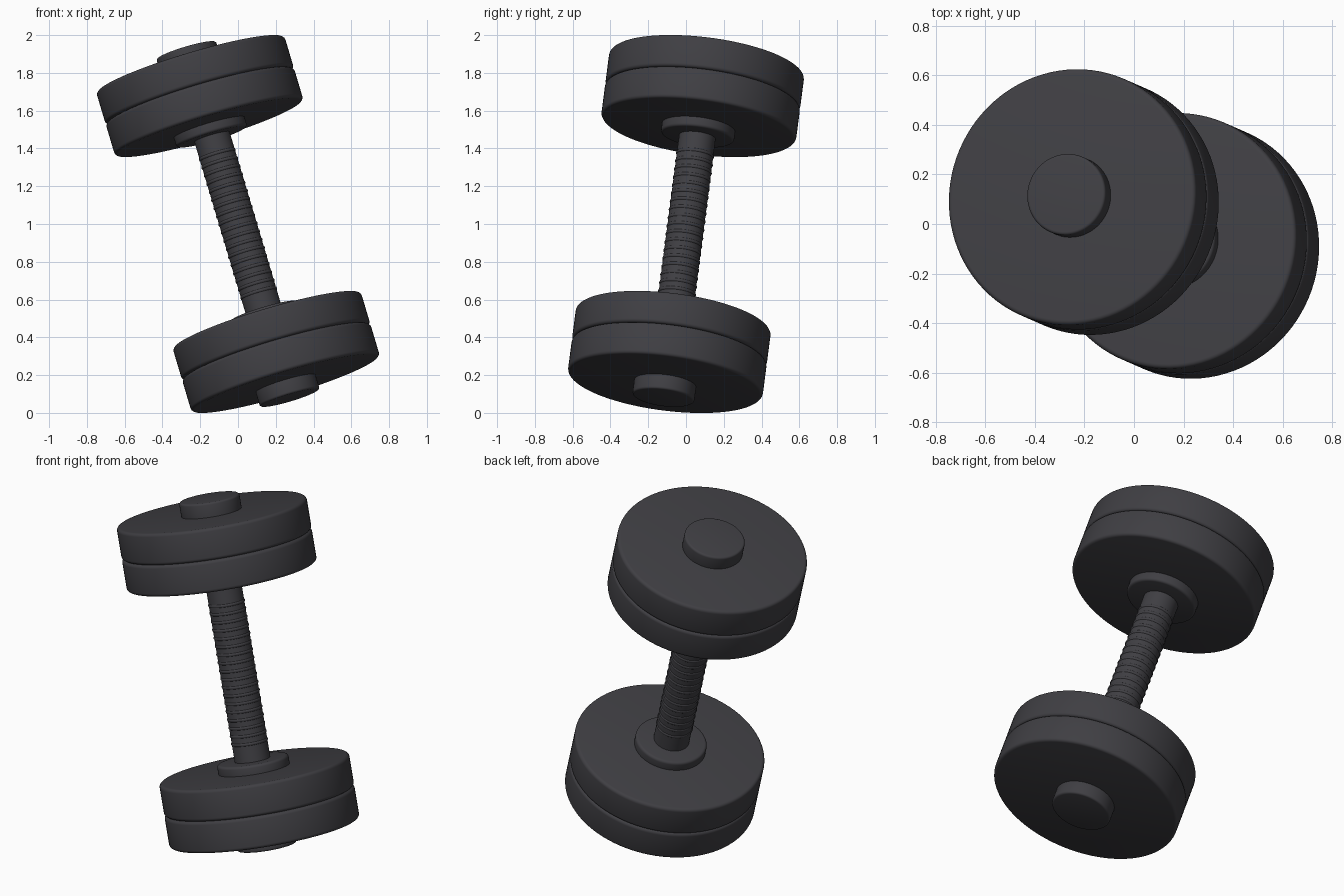
import bpy, math
from mathutils import Vector

cube = bpy.data.objects.get("Cube")
if cube:
    bpy.data.objects.remove(cube, do_unlink=True)

# Tilted bar axis through the middle of the dumbbell
AXIS = Vector((-0.284, 0.124, 0.951)).normalized()
CENTRE = Vector((0, 0, 1))
ROTATION = Vector((0, 0, 1)).rotation_difference(AXIS)

iron = bpy.data.materials.new("dark_iron")
iron.use_nodes = True
colour = (0.050, 0.049, 0.056, 1)
iron.diffuse_color = colour
bsdf = iron.node_tree.nodes["Principled BSDF"]
bsdf.inputs["Base Color"].default_value = colour
bsdf.inputs["Roughness"].default_value = 0.6


def place(obj, name, distance):
    """Name an object, lay it along the bar axis and smooth it."""
    obj.name = name
    obj.rotation_mode = 'QUATERNION'
    obj.rotation_quaternion = ROTATION
    obj.location = CENTRE + AXIS * distance
    obj.data.materials.append(iron)
    bpy.ops.object.select_all(action='DESELECT')
    obj.select_set(True)
    bpy.context.view_layer.objects.active = obj
    bpy.ops.object.shade_smooth_by_angle(angle=math.radians(35))


def disc(name, radius, start, end, bevel):
    """Round disc between two distances along the axis."""
    bpy.ops.mesh.primitive_cylinder_add(vertices=96, radius=radius, depth=abs(end - start))
    obj = bpy.context.object
    if bevel:
        mod = obj.modifiers.new("rounded_rim", 'BEVEL')
        mod.width = bevel
        mod.segments = 4
        mod.limit_method = 'ANGLE'
        mod.angle_limit = math.radians(40)
        bpy.ops.object.modifier_apply(modifier=mod.name)
    place(obj, name, (start + end) / 2)


# Bar with ridged grip
disc("bar", 0.097, -0.9, 0.9, 0)
RINGS = 18
for i in range(RINGS):
    bpy.ops.mesh.primitive_torus_add(major_radius=0.09, minor_radius=0.011,
                                     major_segments=64, minor_segments=12)
    place(bpy.context.object, f"grip_ring_{i + 1}", -0.385 + 0.77 * i / (RINGS - 1))

# Collar, two plates and end cap on each end
for side, s in (("upper", 1), ("lower", -1)):
    disc(side + "_collar", 0.195, s * 0.485, s * 0.56, 0.015)
    disc(side + "_inner_plate", 0.52, s * 0.537, s * 0.712, 0.018)
    disc(side + "_outer_plate", 0.52, s * 0.712, s * 0.888, 0.018)
    disc(side + "_end_cap", 0.165, s * 0.87, s * 0.968, 0.012)
